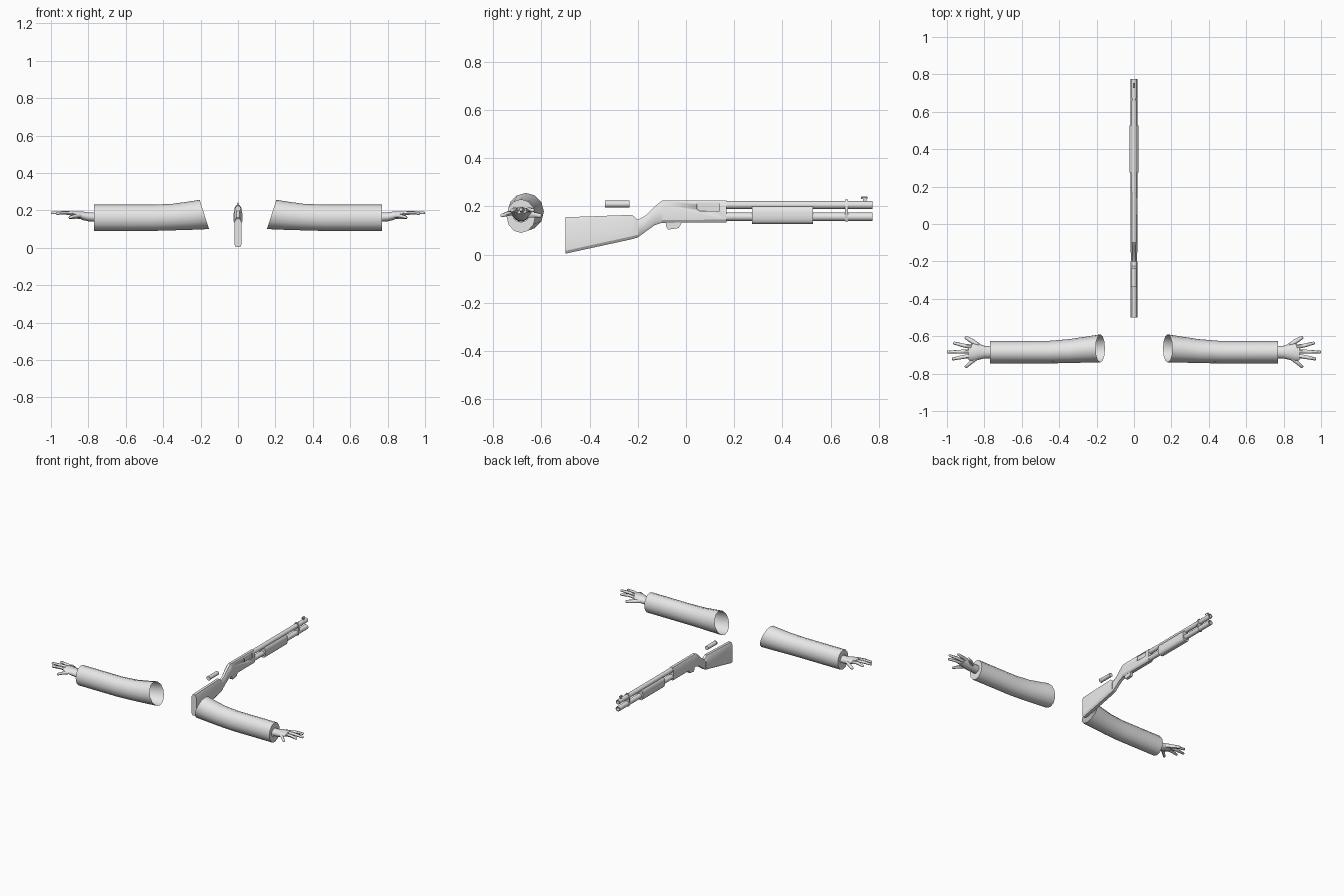
import bpy, bmesh, math
from mathutils import Vector

if "Cube" in bpy.data.objects:
    bpy.data.objects.remove(bpy.data.objects["Cube"])

grey = bpy.data.materials.new("plain grey")
grey.diffuse_color = (0.8, 0.8, 0.8, 1)
grey.use_nodes = True
grey.node_tree.nodes["Principled BSDF"].inputs["Base Color"].default_value = grey.diffuse_color


def loft(name, rings, cap_start=True, cap_end=True, angle=40):
    """Skin a list of equal-length point rings."""
    bm = bmesh.new()
    loops = [[bm.verts.new(p) for p in r] for r in rings]
    n = len(loops[0])
    for a, b in zip(loops, loops[1:]):
        for i in range(n):
            j = (i + 1) % n
            bm.faces.new((a[i], a[j], b[j], b[i]))
    if cap_start:
        bm.faces.new(loops[0])
    if cap_end:
        bm.faces.new(loops[-1])
    bmesh.ops.recalc_face_normals(bm, faces=bm.faces)
    me = bpy.data.meshes.new(name)
    bm.to_mesh(me)
    bm.free()
    ob = bpy.data.objects.new(name, me)
    bpy.context.collection.objects.link(ob)
    me.materials.append(grey)
    bpy.ops.object.select_all(action='DESELECT')
    ob.select_set(True)
    bpy.context.view_layer.objects.active = ob
    bpy.ops.object.shade_smooth_by_angle(angle=math.radians(angle))
    return ob


def ellipse_x(side, x, cy, cz, ry, rz, slant=0, n=12):
    """Ring across the x axis; slant pushes the top outward."""
    out = []
    for i in range(n):
        a = 2 * math.pi * i / n
        out.append((side * (x + slant * math.sin(a)),
                    cy + ry * math.cos(a), cz + rz * math.sin(a)))
    return out


def circle_y(y, cz, r, n=12):
    return [(r * math.cos(2 * math.pi * i / n), y,
             cz + r * math.sin(2 * math.pi * i / n)) for i in range(n)]


def body_ring(y, z0, z1, w, low=0.012, high=0.018):
    """Chamfered upright section of the gun."""
    return [(-.6 * w, y, z0), (.6 * w, y, z0), (w, y, z0 + low), (w, y, z1 - high),
            (.5 * w, y, z1), (-.5 * w, y, z1), (-w, y, z1 - high), (-w, y, z0 + low)]


def finger(name, side, pts, radii, n=6):
    """Tapered tube along a short path, rounded at the tip."""
    pts = [Vector(p) for p in pts]
    d = (pts[-1] - pts[-2]).normalized()
    pts.append(pts[-1] + d * radii[-1] * .5)
    radii = list(radii) + [radii[-1] * .5]
    across = Vector((-d.y, d.x, 0)).normalized()
    rings = []
    for p, r in zip(pts, radii):
        ring = []
        for i in range(n):
            a = 2 * math.pi * i / n
            q = p + across * r * math.cos(a) + Vector((0, 0, r * math.sin(a)))
            ring.append((side * q.x, q.y, q.z))
        rings.append(ring)
    loft(name, rings, angle=60)


# Arms: open sleeve, hand and five fingers on each side
SLEEVE = [(.18, -.665, .178, .075, .078, .025), (.26, -.672, .171, .069, .075, .01),
          (.35, -.68, .164, .064, .071, 0), (.46, -.685, .16, .06, .07, 0),
          (.77, -.685, .16, .06, .07, 0), (.77, -.685, .163, .034, .028, 0)]
HAND = [(.75, -.685, .163, .032, .026), (.80, -.685, .165, .034, .025),
        (.83, -.684, .171, .042, .024), (.86, -.686, .178, .046, .018),
        (.885, -.688, .183, .040, .012)]
FINGERS = {
    "thumb": [(.815, -.665, .168), (.86, -.63, .165), (.899, -.606, .162)],
    "index_finger": [(.87, -.656, .182), (.91, -.65, .187), (.963, -.636, .184)],
    "middle_finger": [(.87, -.68, .183), (.93, -.683, .188), (.996, -.685, .186)],
    "ring_finger": [(.87, -.704, .181), (.92, -.712, .186), (.97, -.722, .183)],
    "little_finger": [(.84, -.715, .173), (.87, -.738, .17), (.900, -.765, .162)],
}
for side, label in ((1, "right"), (-1, "left")):
    loft(label + "_sleeve", [ellipse_x(side, *s) for s in SLEEVE], False, False, 50)
    loft(label + "_hand", [ellipse_x(side, *s, n=10) for s in HAND], angle=60)
    for part, path in FINGERS.items():
        thick = .015 if part == "thumb" else .012
        finger(label + "_" + part, side, path, (thick, thick * .85, thick * .65))

# Stock and grip
loft("stock", [body_ring(-.50, .004, .155, .019), body_ring(-.224, .064, .165, .019),
               body_ring(-.20, .071, .145, .019)], angle=30)
loft("grip", [body_ring(-.20, .071, .145, .017), body_ring(-.168, .095, .162, .017),
              body_ring(-.13, .122, .200, .018), body_ring(-.10, .132, .224, .019)])

# Receiver with a recessed port on its right side
receiver = loft("receiver", [body_ring(-.10, .132, .224, .019),
                             body_ring(.168, .133, .224, .019)], angle=30)
PORT = [(.045, .216), (.14, .216), (.14, .180), (.06, .180), (.045, .190)]
cutter = loft("port_cutter", [[(x, y, z) for y, z in PORT] for x in (.010, .04)])
cutter.hide_render = True
cutter.hide_set(True)
cut = receiver.modifiers.new("port", 'BOOLEAN')
cut.object = cutter
cut.operation = 'DIFFERENCE'
cut.solver = 'EXACT'

# Trigger guard
GUARD = [(-.083, .135), (-.083, .118), (-.074, .104), (-.03, .110), (-.017, .135)]
loft("trigger_guard", [[(x, y, z) for y, z in GUARD] for x in (-.010, .010)])

# Barrel and magazine tube with hollow ends
for name, cz, r in (("barrel", .206, .0165), ("magazine_tube", .157, .0175)):
    loft(name, [circle_y(.15, cz, r), circle_y(.775, cz, r),
                circle_y(.775, cz, r * .7), circle_y(.74, cz, r * .7)])

# Sliding fore-end
PUMP = [(.014, .128), (.022, .137), (.025, .152), (.025, .178), (.021, .194), (.014, .2)]
outline = PUMP + [(-x, z) for x, z in reversed(PUMP)]
loft("fore_end", [[(x, y, z) for x, z in outline] for y in (.275, .527)], angle=50)

# Band joining the tubes
loft("barrel_band", [body_ring(y, .138, .228, .0185, .014, .014) for y in (.661, .672)])

# Front sight: post and wider bead
loft("sight_post", [[(x, y, z) for x, y in ((-.005, .735), (.005, .735), (.005, .75), (-.005, .75))]
                    for z in (.215, .234)])
loft("sight_bead", [circle_y(.727, .236, .006, 8), circle_y(.753, .236, .006, 8)])

# Loose shell with a rimmed base
loft("shell", [circle_y(-.336, .21, .0155), circle_y(-.331, .21, .0155),
               circle_y(-.331, .21, .014), circle_y(-.235, .21, .014)])
